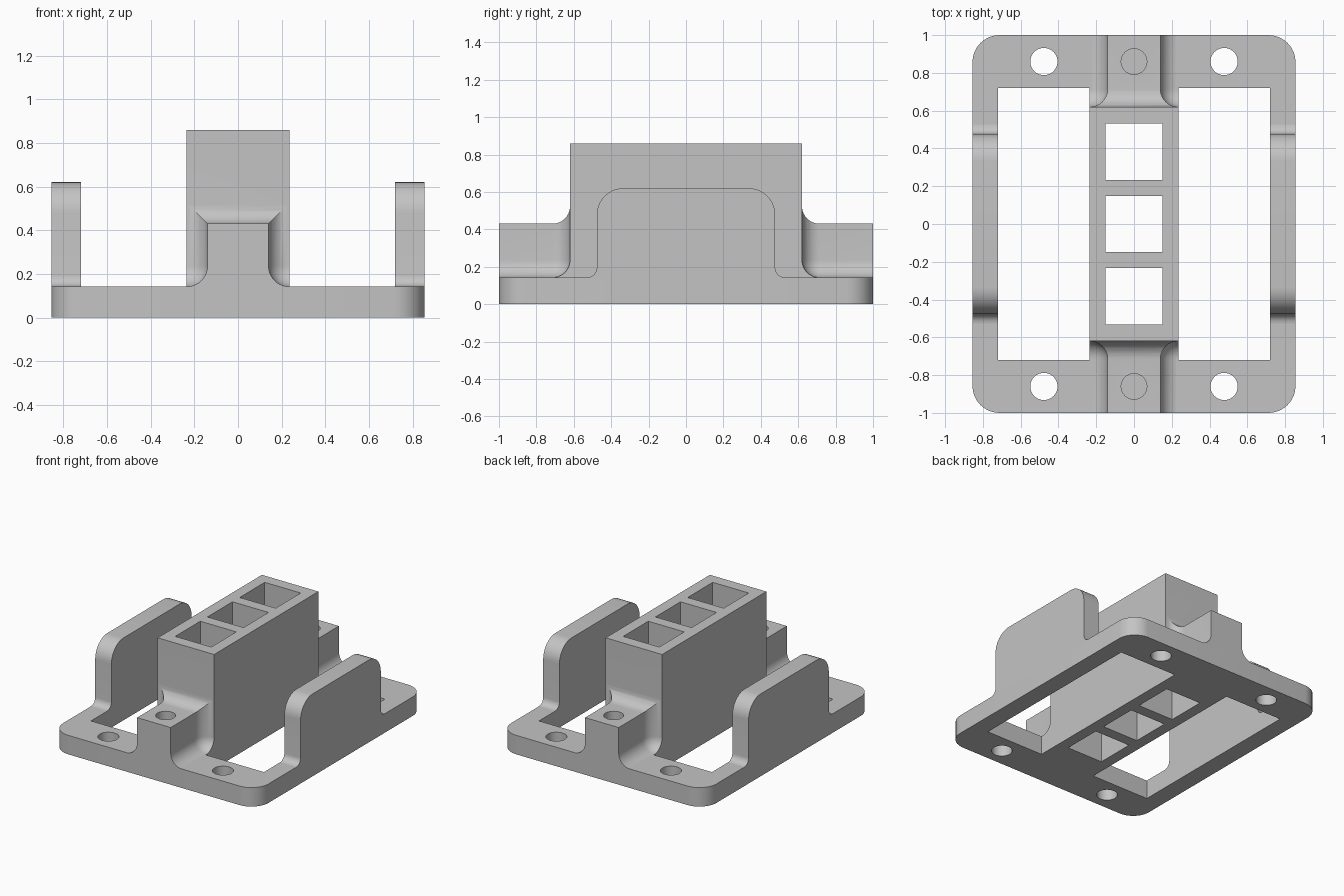
import bpy, bmesh, math
from mathutils import Matrix

old = bpy.data.objects.get("Cube")
if old:
    bpy.data.objects.remove(old, do_unlink=True)

grey = bpy.data.materials.new("plain grey")
grey.use_nodes = True
COLOUR = (0.55, 0.55, 0.55, 1)
grey.diffuse_color = COLOUR
grey.node_tree.nodes["Principled BSDF"].inputs["Base Color"].default_value = COLOUR

BASE_TOP = 0.143
HALF_X = 0.855
WALL_IN = 0.72      # inner face of the side walls
HUB_X = 0.235       # half width of the centre housing
HUB_Y = 0.62        # half length of the centre housing
FILLET = 0.094


def make_object(name, bm):
    bmesh.ops.recalc_face_normals(bm, faces=bm.faces)
    mesh = bpy.data.meshes.new(name)
    bm.to_mesh(mesh)
    bm.free()
    ob = bpy.data.objects.new(name, mesh)
    bpy.context.collection.objects.link(ob)
    return ob


def box(name, x, y, z, radius=0, axes="xyz"):
    """Box from (low, high) ranges, rounding the edges that run along the axes."""
    bm = bmesh.new()
    bmesh.ops.create_cube(bm, size=1)
    for v in bm.verts:
        for i, (low, high) in enumerate((x, y, z)):
            v.co[i] = high if v.co[i] > 0 else low
    if radius:
        chosen = []
        for e in bm.edges:
            d = e.verts[1].co - e.verts[0].co
            if any(abs(d["xyz".index(a)]) > 1e-5 for a in axes):
                chosen.append(e)
        bmesh.ops.bevel(bm, geom=chosen, offset=radius, segments=10,
                        profile=0.5, affect='EDGES')
    return make_object(name, bm)


def cylinder(name, x, y, radius, low, high):
    bm = bmesh.new()
    bmesh.ops.create_cone(bm, cap_ends=True, segments=40, radius1=radius,
                          radius2=radius, depth=high - low,
                          matrix=Matrix.Translation((x, y, (low + high) / 2)))
    return make_object(name, bm)


def cut(target, cutter):
    cutter.hide_render = True
    mod = target.modifiers.new("cut", 'BOOLEAN')
    mod.operation, mod.solver, mod.object = 'DIFFERENCE', 'EXACT', cutter
    bpy.context.view_layer.objects.active = target
    bpy.ops.object.modifier_apply(modifier=mod.name)
    bpy.data.objects.remove(cutter, do_unlink=True)


def finish(ob):
    ob.data.materials.clear()
    ob.data.materials.append(grey)
    bpy.ops.object.select_all(action='DESELECT')
    ob.select_set(True)
    bpy.context.view_layer.objects.active = ob
    bpy.ops.object.shade_smooth_by_angle(angle=math.radians(30))


def cut_sockets(target):
    for y in (-0.383, 0, 0.383):
        cut(target, box("socket_cutter", (-0.15, 0.15), (y - 0.149, y + 0.149), (-1, 2)))


def arc(cy, cz, r, start, end, steps=10):
    return [(cy + r * math.cos(math.radians(start + (end - start) * i / steps)),
             cz + r * math.sin(math.radians(start + (end - start) * i / steps)))
            for i in range(steps + 1)]


# Base frame: rounded plate with two windows, screw holes and sockets
base = box("base_frame", (-HALF_X, HALF_X), (-1, 1), (0, BASE_TOP), 0.143, "z")
for s in (-1, 1):
    cut(base, box("window_cutter", sorted((s * HUB_X, s * WALL_IN)),
                  (-0.72, 0.72), (-1, 1)))
    for t in (-1, 1):
        cut(base, cylinder("screw_cutter", s * 0.477, t * 0.86, 0.072, -1, 1))
cut_sockets(base)
finish(base)

# Centre housing with a filleted boss at each end
hub = box("centre_housing", (-HUB_X, HUB_X), (-1, 1), (0.13, 0.86))
for t in (-1, 1):
    ends = sorted((t * HUB_Y, t * 1.5))
    cut(hub, box("boss_top_cutter", (-1, 1), ends, (0.43, 1.5), FILLET, "x"))
    for s in (-1, 1):
        cut(hub, box("boss_side_cutter", sorted((s * 0.14, s * 0.9)), ends,
                     (BASE_TOP - 0.001, 1.5), FILLET))
    cut(hub, cylinder("pilot_hole_cutter", 0, t * 0.86, 0.068, 0.16, 1))
cut_sockets(hub)
finish(hub)

# Side walls: rounded top corners and small fillets at the foot
half = arc(0.527, BASE_TOP + 0.05, 0.05, 270, 180, 6) + arc(0.334, 0.477, 0.143, 0, 90)
profile = [(0.527, 0.13)] + half
profile += [(-y, z) for y, z in reversed(profile)]
for name, x in (("left_wall", WALL_IN), ("right_wall", -HALF_X)):
    bm = bmesh.new()
    face = bm.faces.new([bm.verts.new((x, y, z)) for y, z in profile])
    grown = bmesh.ops.extrude_face_region(bm, geom=[face])["geom"]
    bmesh.ops.translate(bm, vec=(HALF_X - WALL_IN, 0, 0),
                        verts=[g for g in grown if isinstance(g, bmesh.types.BMVert)])
    finish(make_object(name, bm))
